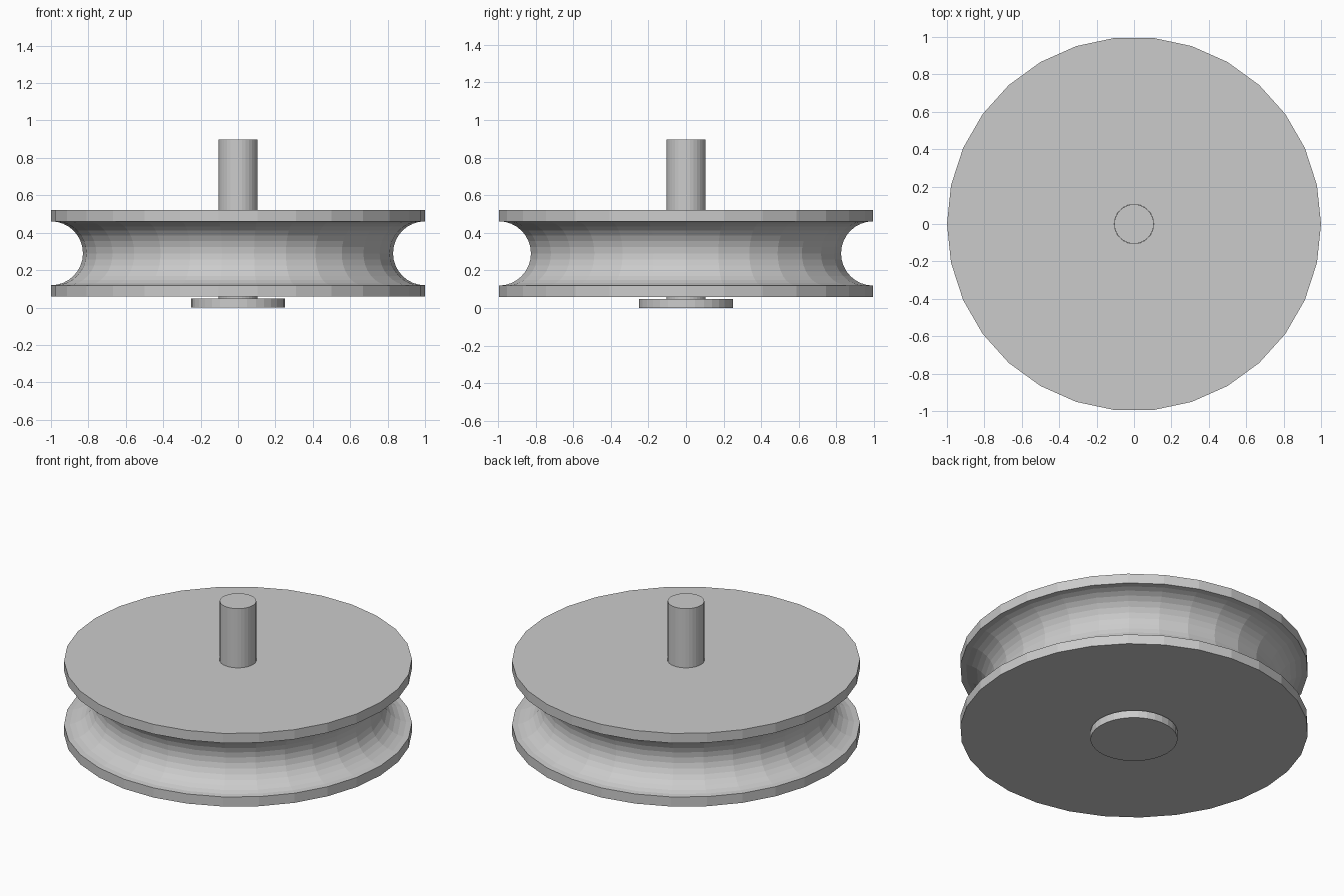
import bpy, bmesh
from math import pi, sin, cos

if "Cube" in bpy.data.objects:
    bpy.data.objects.remove(bpy.data.objects["Cube"])


def lathe(name, profile, sides, closed=False):
    """Revolve an (r, z) profile about z; points at r = 0 become the cap centres."""
    bm = bmesh.new()
    verts = [bm.verts.new((r, 0, z)) for r, z in profile]
    pairs = list(zip(verts, verts[1:]))
    if closed:
        pairs.append((verts[-1], verts[0]))
    edges = [bm.edges.new(p) for p in pairs]
    bmesh.ops.spin(bm, geom=verts + edges, cent=(0, 0, 0), axis=(0, 0, 1),
                   angle=2 * pi, steps=sides, use_merge=False)
    bmesh.ops.remove_doubles(bm, verts=bm.verts, dist=1e-5)
    bmesh.ops.recalc_face_normals(bm, faces=bm.faces)
    mesh = bpy.data.meshes.new(name)
    bm.to_mesh(mesh)
    bm.free()
    obj = bpy.data.objects.new(name, mesh)
    bpy.context.collection.objects.link(obj)
    return obj


# Grooved wheel with a bore: flat rims and a half-round rope groove
bottom, top, mid, groove_r, bore = 0.058, 0.522, 0.29, 0.171, 0.106
steps = 16
groove = [(1 - groove_r * sin(pi * i / steps), mid - groove_r * cos(pi * i / steps))
          for i in range(steps + 1)]
lathe("pulley_wheel",
      [(bore, bottom), (1, bottom)] + groove + [(1, top), (bore, top)],
      30, closed=True)

# Axle pin with its wide head underneath, in one piece
lathe("axle_pin",
      [(0, 0), (0.25, 0), (0.25, 0.048), (0.105, 0.048), (0.105, 0.897), (0, 0.897)],
      32)
